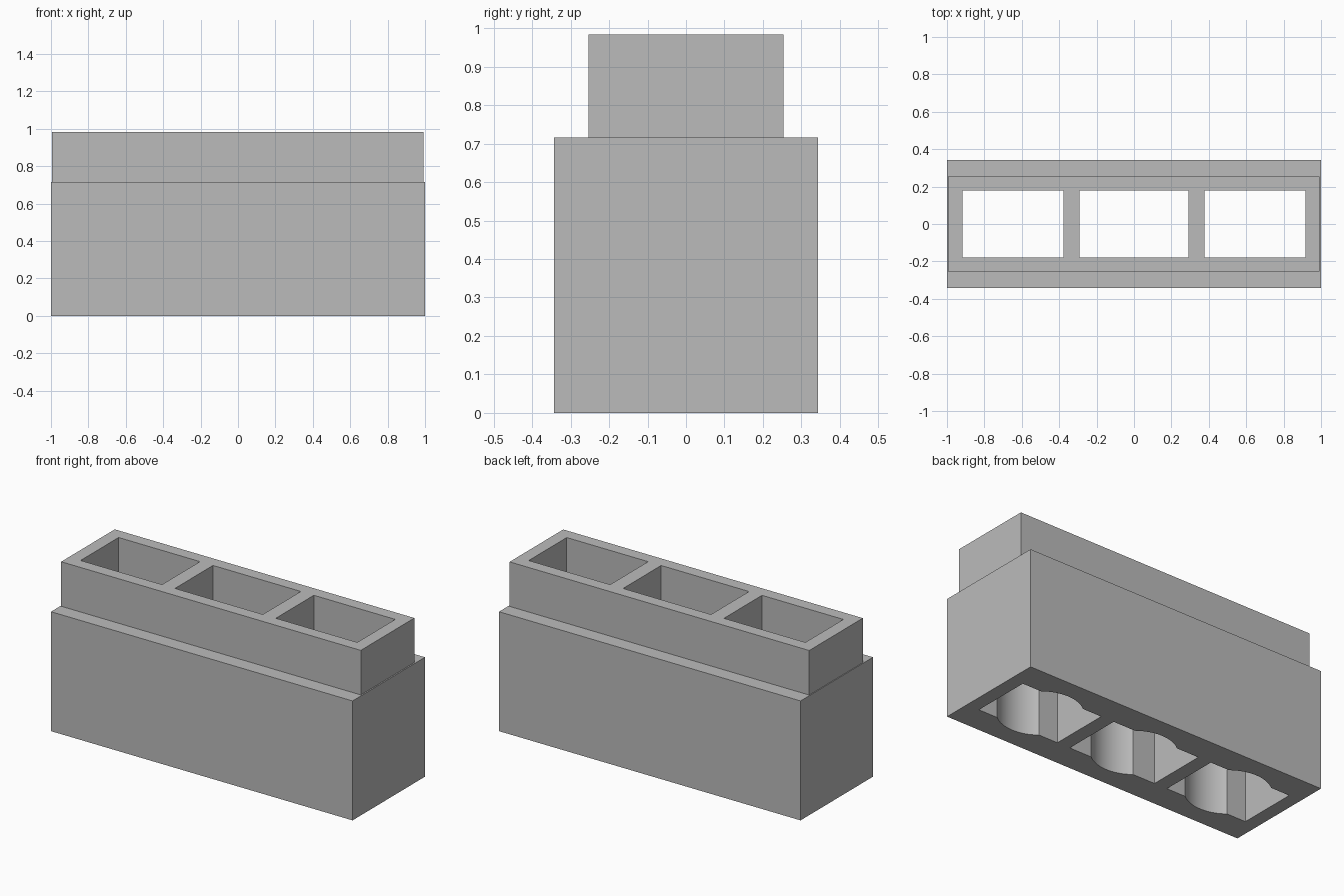
import bpy, bmesh
from math import asin, cos, sin, pi

cube = bpy.data.objects.get("Cube")
if cube:
    bpy.data.objects.remove(cube, do_unlink=True)

STEP, TOP = 0.716, 0.983
HOLES = [(-0.918, -0.378), (-0.292, 0.291), (0.377, 0.917)]
HOLE_Y = 0.18
BORE = 0.231

concrete = bpy.data.materials.new("concrete grey")
concrete.use_nodes = True
grey = (0.5, 0.5, 0.5, 1)
concrete.diffuse_color = grey
concrete.node_tree.nodes["Principled BSDF"].inputs["Base Color"].default_value = grey


def rectangle(x0, x1, y):
    return [(x0, -y), (x1, -y), (x1, y), (x0, y)]


def bored_rectangle(x0, x1, y, segments=16):
    """Rectangle whose long sides bulge outward along a central bore."""
    cx = (x0 + x1) / 2
    start = asin(y / BORE)
    arc = [start + (pi - 2 * start) * i / segments for i in range(segments + 1)]
    upper = [(cx + BORE * cos(a), BORE * sin(a)) for a in arc]
    lower = [(2 * cx - px, -py) for px, py in upper]
    c = rectangle(x0, x1, y)
    return [c[0]] + lower + [c[1], c[2]] + upper + [c[3]]


def extruded_block(name, outlines, z0, z1):
    """Fill the outer outline, leave the inner ones open, extrude upward."""
    curve = bpy.data.curves.new(name, "CURVE")
    curve.dimensions = "2D"
    curve.fill_mode = "BOTH"
    curve.extrude = (z1 - z0) / 2
    for outline in outlines:
        spline = curve.splines.new("POLY")
        spline.points.add(len(outline) - 1)
        for point, (x, y) in zip(spline.points, outline):
            point.co = (x, y, 0, 1)
        spline.use_cyclic_u = True
    source = bpy.data.objects.new(name + "_outline", curve)
    bpy.context.collection.objects.link(source)
    bpy.context.view_layer.update()
    evaluated = source.evaluated_get(bpy.context.evaluated_depsgraph_get())
    mesh = bpy.data.meshes.new_from_object(evaluated)
    bpy.data.objects.remove(source, do_unlink=True)

    # Weld the caps to the walls
    bm = bmesh.new()
    bm.from_mesh(mesh)
    bmesh.ops.remove_doubles(bm, verts=bm.verts, dist=0.0001)
    bmesh.ops.recalc_face_normals(bm, faces=bm.faces)
    bmesh.ops.translate(bm, verts=bm.verts, vec=(0, 0, (z0 + z1) / 2))
    bm.to_mesh(mesh)
    bm.free()
    mesh.materials.clear()
    mesh.materials.append(concrete)

    block = bpy.data.objects.new(name, mesh)
    bpy.context.collection.objects.link(block)
    bpy.ops.object.select_all(action="DESELECT")
    block.select_set(True)
    bpy.context.view_layer.objects.active = block
    bpy.ops.object.shade_smooth_by_angle(angle=0.35)


# Wide lower block with bored cells
extruded_block("lower_block",
               [rectangle(-1, 1, 0.343)]
               + [bored_rectangle(a, b, HOLE_Y) for a, b in HOLES], 0, STEP)

# Narrower upper tongue with plain cells
extruded_block("upper_tongue",
               [rectangle(-0.995, 0.992, 0.254)]
               + [rectangle(a, b, HOLE_Y) for a, b in HOLES], STEP, TOP)
